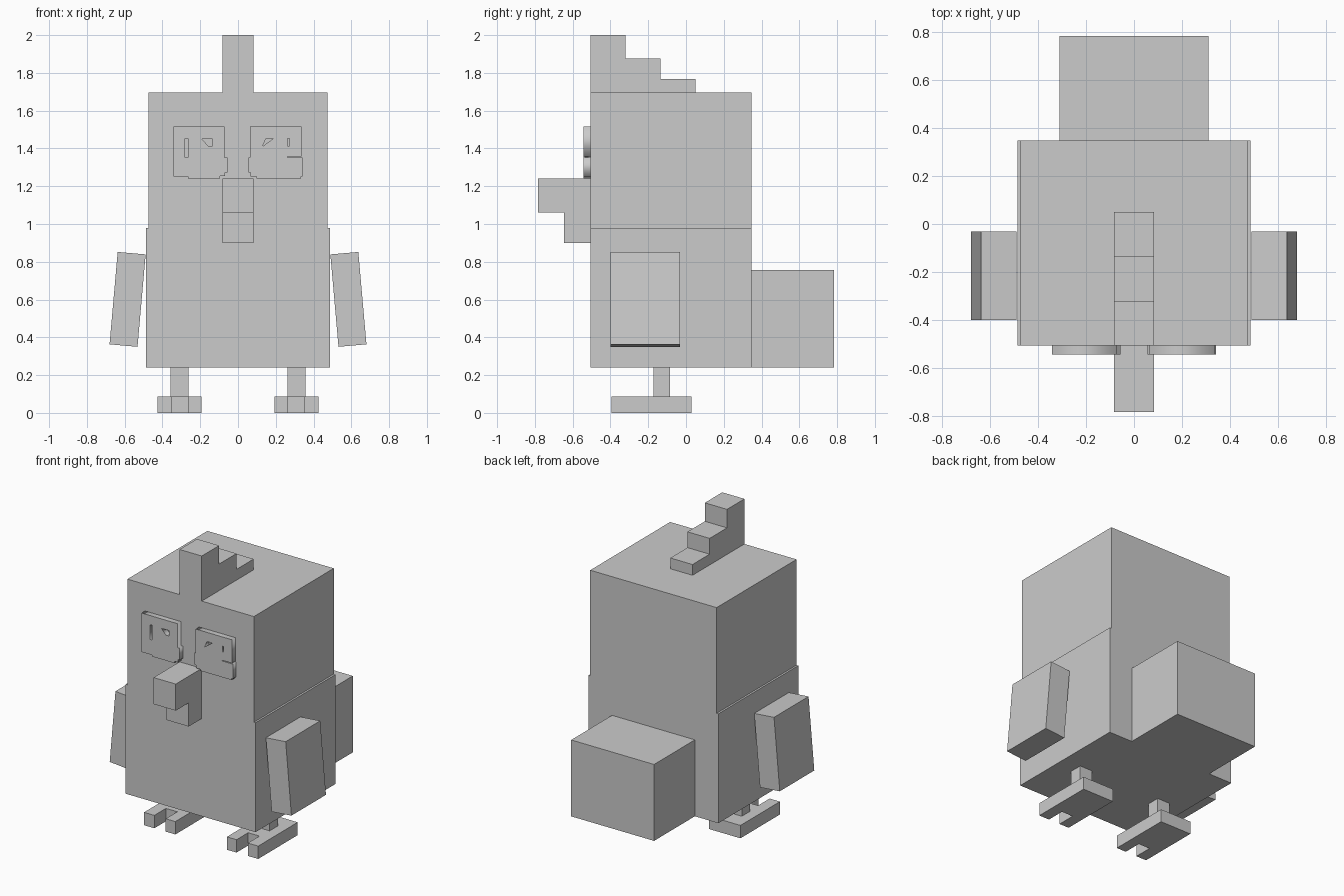
import bpy, bmesh, math
from mathutils import Vector

cube = bpy.data.objects.get("Cube")
if cube:
    bpy.data.objects.remove(cube, do_unlink=True)

grey = bpy.data.materials.new("plain_grey")
grey.use_nodes = True
COLOUR = (0.6, 0.6, 0.6, 1)
grey.diffuse_color = COLOUR
grey.node_tree.nodes["Principled BSDF"].inputs["Base Color"].default_value = COLOUR


def prism(name, profile, axis, lo, hi):
    """Extrude a flat profile along the given axis from lo to hi."""
    bm = bmesh.new()

    def place(p):
        co = list(p)
        co.insert(axis, lo)
        return co
    face = bm.faces.new([bm.verts.new(place(p)) for p in profile])
    out = bmesh.ops.extrude_face_region(bm, geom=[face])
    move = Vector((0, 0, 0))
    move[axis] = hi - lo
    bmesh.ops.translate(bm, vec=move, verts=[v for v in out["geom"] if isinstance(v, bmesh.types.BMVert)])
    bmesh.ops.recalc_face_normals(bm, faces=bm.faces)
    mesh = bpy.data.meshes.new(name)
    bm.to_mesh(mesh)
    bm.free()
    mesh.materials.append(grey)
    ob = bpy.data.objects.new(name, mesh)
    bpy.context.collection.objects.link(ob)
    return ob


def box(name, x, y, z):
    return prism(name, [(x[0], y[0]), (x[1], y[0]), (x[1], y[1]), (x[0], y[1])], 2, *z)


def plate(name, outlines, front, back):
    """Flat plate facing the front; outlines after the first are holes."""
    curve = bpy.data.curves.new(name, "CURVE")
    curve.dimensions = "2D"
    curve.fill_mode = "BOTH"
    curve.extrude = (back - front) / 2
    for pts in outlines:
        spline = curve.splines.new("POLY")
        spline.points.add(len(pts) - 1)
        for point, (x, z) in zip(spline.points, pts):
            point.co = (x, z, 0, 1)
        spline.use_cyclic_u = True
    curve.materials.append(grey)
    ob = bpy.data.objects.new(name, curve)
    ob.location.y = (front + back) / 2
    ob.rotation_euler.x = math.pi / 2
    bpy.context.collection.objects.link(ob)
    bpy.ops.object.select_all(action="DESELECT")
    ob.select_set(True)
    bpy.context.view_layer.objects.active = ob
    bpy.ops.object.convert(target="MESH")


FRONT, BACK = -0.506, 0.348

# Body, head and tail
box("body", (-0.486, 0.486), (FRONT, BACK), (0.24, 0.98))
box("head", (-0.473, 0.473), (FRONT, BACK), (0.98, 1.695))
box("tail", (-0.31, 0.31), (BACK, 0.784), (0.24, 0.757))

# Stepped crest and beak, as side profiles
prism("crest", [(FRONT, 1.695), (FRONT, 2), (-0.32, 2), (-0.32, 1.875), (-0.134, 1.875),
                (-0.134, 1.768), (0.049, 1.768), (0.049, 1.695)], 0, -0.083, 0.083)
prism("beak", [(FRONT, 0.9), (-0.646, 0.9), (-0.646, 1.06), (-0.784, 1.06),
               (-0.784, 1.24), (FRONT, 1.24)], 0, -0.083, 0.083)

# Wings, legs and notched feet on both sides
for side, s in (("left", 1), ("right", -1)):
    wing = [(0.489, 0.839), (0.637, 0.852), (0.68, 0.363), (0.532, 0.35)]
    prism(side + "_wing", [(s * x, z) for x, z in wing], 1, -0.4, -0.031)
    box(side + "_leg", sorted((s * 0.262, s * 0.358)), (-0.173, -0.086), (0.087, 0.24))
    foot = [(0.193, 0.028), (0.427, 0.028), (0.427, -0.394), (0.35, -0.394),
            (0.35, -0.27), (0.265, -0.27), (0.265, -0.394), (0.193, -0.394)]
    prism(side + "_foot", [(s * x, y) for x, y in foot], 2, 0, 0.087)

# Raised eyes with small cut-outs
right_eye = [(-0.342, 1.515), (-0.072, 1.515), (-0.072, 1.353), (-0.056, 1.353),
             (-0.056, 1.273), (-0.07, 1.273), (-0.07, 1.254), (-0.095, 1.254),
             (-0.095, 1.242), (-0.265, 1.242), (-0.265, 1.252), (-0.342, 1.252)]
right_slot = [(-0.28, 1.453), (-0.265, 1.453), (-0.265, 1.353), (-0.28, 1.353)]
right_glint = [(-0.193, 1.451), (-0.135, 1.451), (-0.135, 1.414), (-0.158, 1.414)]
plate("right_eye", [right_eye, right_slot, right_glint], -0.543, FRONT)

left_eye = [(0.064, 1.515), (0.336, 1.515), (0.336, 1.357), (0.262, 1.357), (0.262, 1.352),
            (0.341, 1.352), (0.341, 1.252), (0.333, 1.252), (0.333, 1.242), (0.098, 1.242),
            (0.098, 1.252), (0.066, 1.252), (0.066, 1.273), (0.056, 1.273), (0.056, 1.353), (0.064, 1.353)]
left_slot = [(0.263, 1.453), (0.272, 1.453), (0.272, 1.414), (0.263, 1.414)]
left_glint = [(0.13, 1.411), (0.148, 1.453), (0.188, 1.453)]
plate("left_eye", [left_eye, left_slot, left_glint], -0.543, FRONT)
